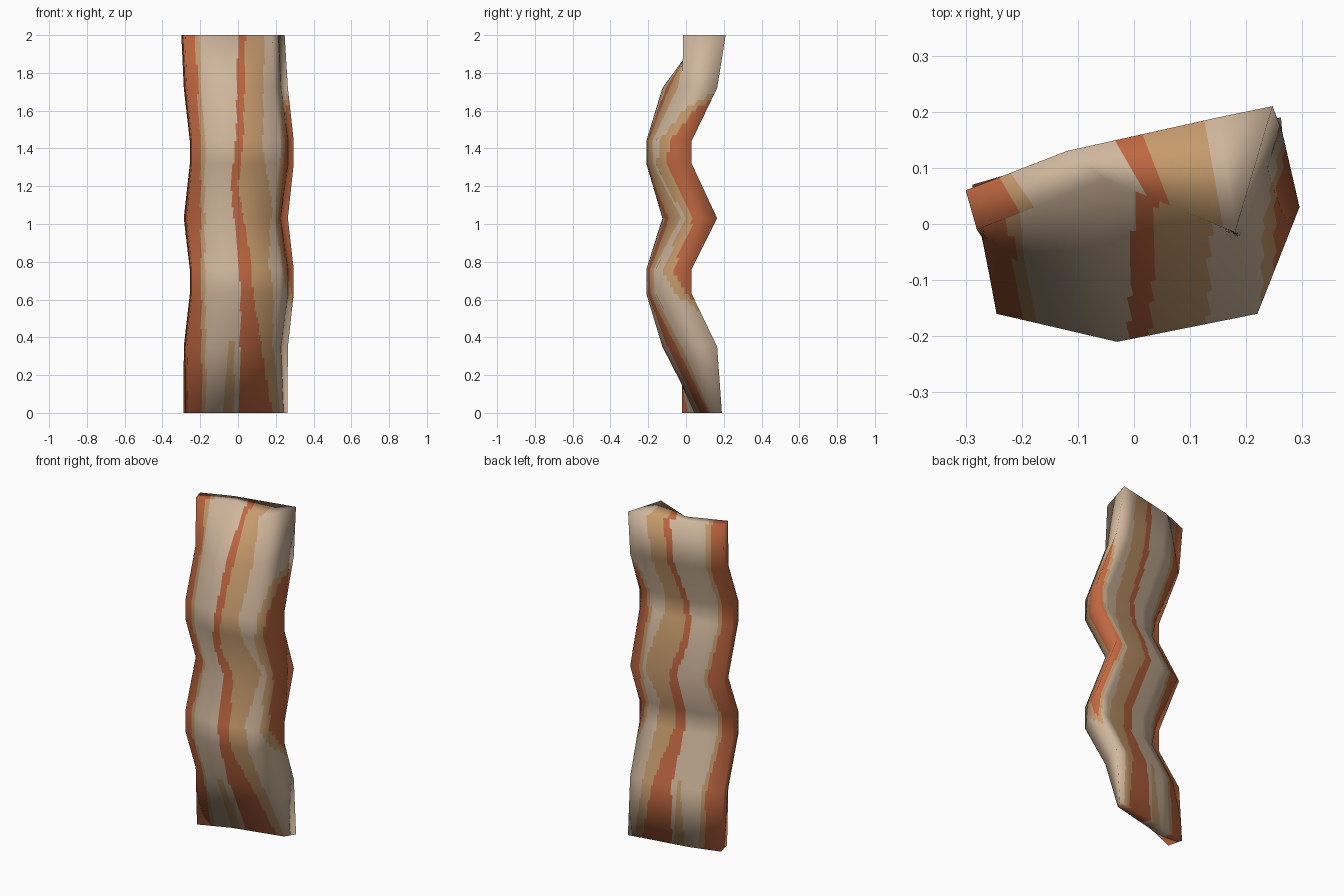
import bpy, bmesh
from mathutils import Vector

if "Cube" in bpy.data.objects:
    bpy.data.objects.remove(bpy.data.objects["Cube"])

# Materials
def material(name, rgb):
    m = bpy.data.materials.new(name)
    m.diffuse_color = (*rgb, 1)
    m.use_nodes = True
    m.node_tree.nodes["Principled BSDF"].inputs["Base Color"].default_value = m.diffuse_color
    return m

mats = [material("cream_fat", (0.63, 0.47, 0.335)),
        material("red_lean", (0.52, 0.135, 0.052)),
        material("tan_border", (0.56, 0.325, 0.15))]

# Cross-sections: front left, front mid, front right, right edge,
# back right, back mid, back left (x, y)
crest = [(-.245, -.16), (-.03, -.21), (.22, -.16), (.295, .03),
         (.2, .017), (-.08, -.02), (-.255, -.09)]
trough = [(-.27, -.025), (-.05, -.125), (.19, -.02), (.264, .165),
          (.16, .147), (-.11, .11), (-.287, .045)]
top = [(-.28, -.01), (-.05, .08), (.18, -.015), (.247, .21),
       (.15, .19), (-.12, .13), (-.3, .06)]
bottom = [(-.265, -.02), (-.08, .055), (.224, .128), (.262, .19),
          (.17, .172), (-.1, .125), (-.288, .07)]
levels = [(0, bottom), (.35, trough), (.63, crest), (.76, crest), (1.03, trough),
          (1.32, crest), (1.44, crest), (1.72, trough), (2, top)]
K = 7

# Coarse cage, used only for its smooth normals
cage = bmesh.new()
rings = [[cage.verts.new((x, y, z)) for x, y in pts] for z, pts in levels]
for a, b in zip(rings, rings[1:]):
    for k in range(K):
        n = (k + 1) % K
        cage.faces.new((a[k], a[n], b[n], b[k]))
for r, flip in ((rings[0], True), (rings[-1], False)):
    for ids in ((0, 1, 5, 6), (1, 2, 4, 5), (2, 3, 4)):
        f = [r[i] for i in ids]
        cage.faces.new(f[::-1] if flip else f)
cage.normal_update()
cage_data = [[(v.co.copy(), v.normal.copy()) for v in r] for r in rings]
cage.free()

def mix(p, q, t):
    return (p[0].lerp(q[0], t), p[1].lerp(q[1], t))

# Finer rings following the cage exactly
steps = [18, 22, 10, 10, 22, 18, 4]
def fine_ring(r):
    return [mix(r[k], r[(k + 1) % K], i / steps[k])
            for k in range(K) for i in range(steps[k])]

rows = []
for j in range(len(levels) - 1):
    n = max(3, round((levels[j + 1][0] - levels[j][0]) / .03))
    for i in range(n):
        rows.append(fine_ring([mix(p, q, i / n)
                               for p, q in zip(cage_data[j], cage_data[j + 1])]))
rows.append(fine_ring(cage_data[-1]))
M = sum(steps)
half = 50

# Stripe edges as x against height
def edge(table, z):
    for (z0, a), (z1, b) in zip(table, table[1:]):
        if z <= z1:
            return a + (b - a) * (z - z0) / (z1 - z0)
    return table[-1][1]

left_lean = [(0, -.19), (.6, -.195), (1.4, -.2), (2, -.225)]
mid_start = [(0, 0), (.35, .01), (.63, .015), (.9, -.005), (1.2, -.04), (1.45, -.01), (2, 0)]
mid_end = [(0, .18), (.35, .125), (.63, .08), (.85, .06), (1.2, 0), (1.45, .028), (2, .04)]
tan_end = [(0, .225), (.35, .185), (.63, .19), (.8, .16), (1.1, .18), (1.4, .13), (2, .14)]
right_lean = [(0, .35), (.5, .31), (.7, .265), (1.03, .215), (1.4, .248), (1.6, .25), (1.75, .3), (2, .4)]

def stripe(c):
    x, z = c.x, c.z
    e = edge(left_lean, z)
    if x < e:
        return 1
    if x < e + .022:
        return 2
    if edge(mid_start, z) < x < edge(mid_end, z):
        return 1
    if edge(mid_end, z) <= x < edge(tan_end, z):
        return 2
    e = edge(right_lean, z)
    if x > e:
        return 1
    if x > e - .02:
        return 2
    if z < .38 and -.08 + .1 * z < x < -.02:
        return 2
    return 0

# Strip surface
bm = bmesh.new()
normals = []
grid = []
for r in rows:
    grid.append([bm.verts.new(co) for co, no in r])
    normals += [no for co, no in r]
for a, b in zip(grid, grid[1:]):
    for k in range(M):
        n = (k + 1) % M
        bm.faces.new((a[k], a[n], b[n], b[k]))

# End caps join the front points to the matching back points
for r, flip in ((grid[0], True), (grid[-1], False)):
    for i in range(half):
        f = [r[i], r[i + 1], r[2 * half - i - 1], r[2 * half - i]]
        f = list(dict.fromkeys(f))
        bm.faces.new(f[::-1] if flip else f)
for f in bm.faces:
    f.smooth = True
    f.material_index = stripe(f.calc_center_median())

mesh = bpy.data.meshes.new("bacon_strip")
bm.to_mesh(mesh)
bm.free()
for m in mats:
    mesh.materials.append(m)
mesh.normals_split_custom_set_from_vertices([n.normalized() for n in normals])
strip = bpy.data.objects.new("bacon_strip", mesh)
bpy.context.collection.objects.link(strip)
